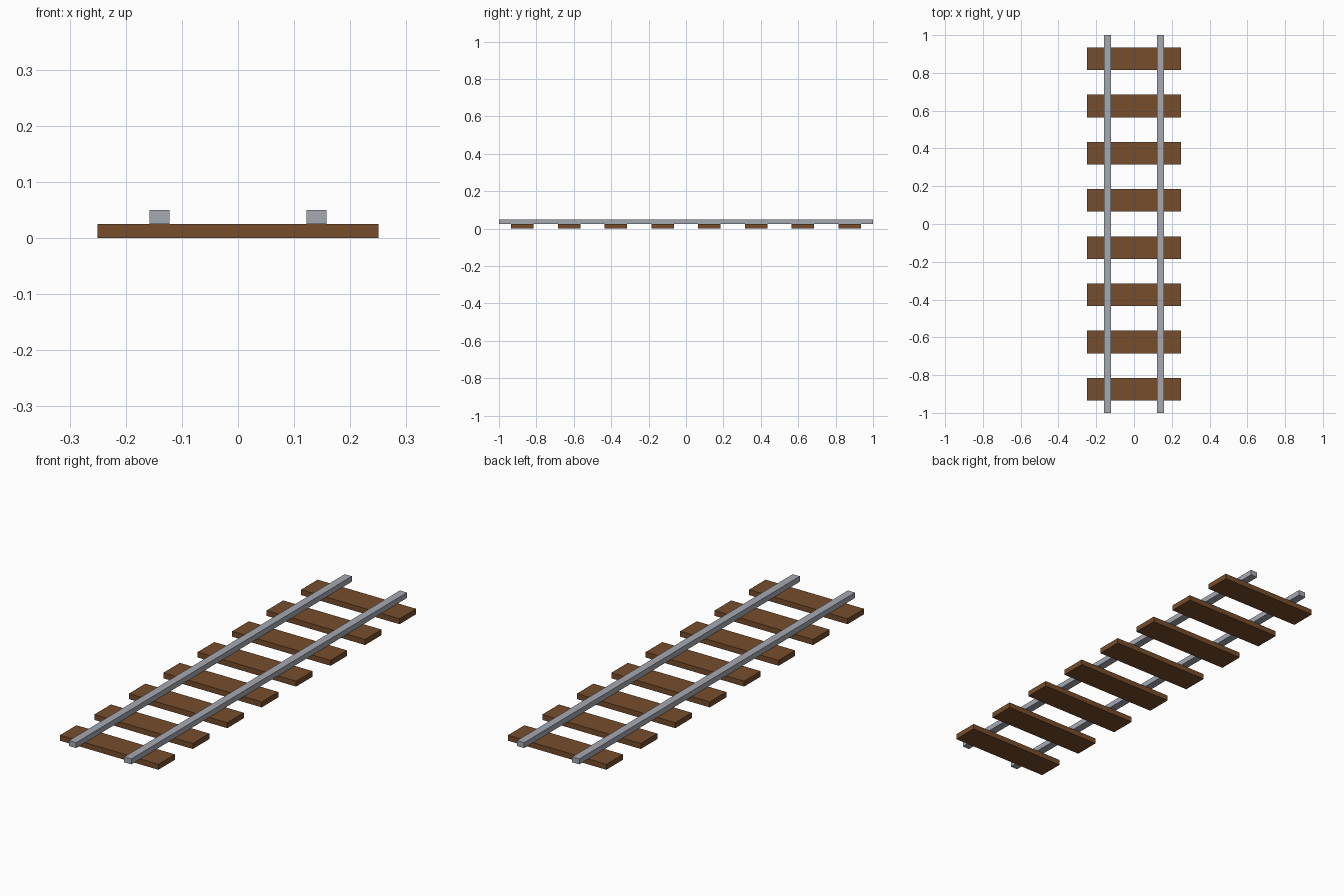
import bpy

if "Cube" in bpy.data.objects:
    bpy.data.objects.remove(bpy.data.objects["Cube"])


def make_material(name, rgb):
    mat = bpy.data.materials.new(name)
    mat.diffuse_color = (*rgb, 1.0)
    mat.use_nodes = True
    mat.node_tree.nodes["Principled BSDF"].inputs["Base Color"].default_value = mat.diffuse_color
    return mat


def box(name, centre, size, mat):
    bpy.ops.mesh.primitive_cube_add(size=1, location=centre)
    obj = bpy.context.object
    obj.name = name
    obj.scale = size
    bpy.ops.object.transform_apply(location=False, rotation=False, scale=True)
    obj.data.materials.append(mat)
    return obj


wood = make_material("brown wood", (0.18, 0.074, 0.025))
steel = make_material("grey steel", (0.38, 0.395, 0.445))

HEIGHT = 0.025   # thickness of both sleepers and rails

# Eight evenly spaced wooden sleepers
for i in range(8):
    box(f"sleeper_{i + 1}", (0, -0.875 + 0.25 * i, HEIGHT / 2),
        (0.5, 0.12, HEIGHT), wood)

# Two full-length rails resting on the sleepers
for side, label in ((-1, "left"), (1, "right")):
    box(f"{label}_rail", (side * 0.14, 0, HEIGHT * 1.5),
        (0.036, 2.0, HEIGHT), steel)
